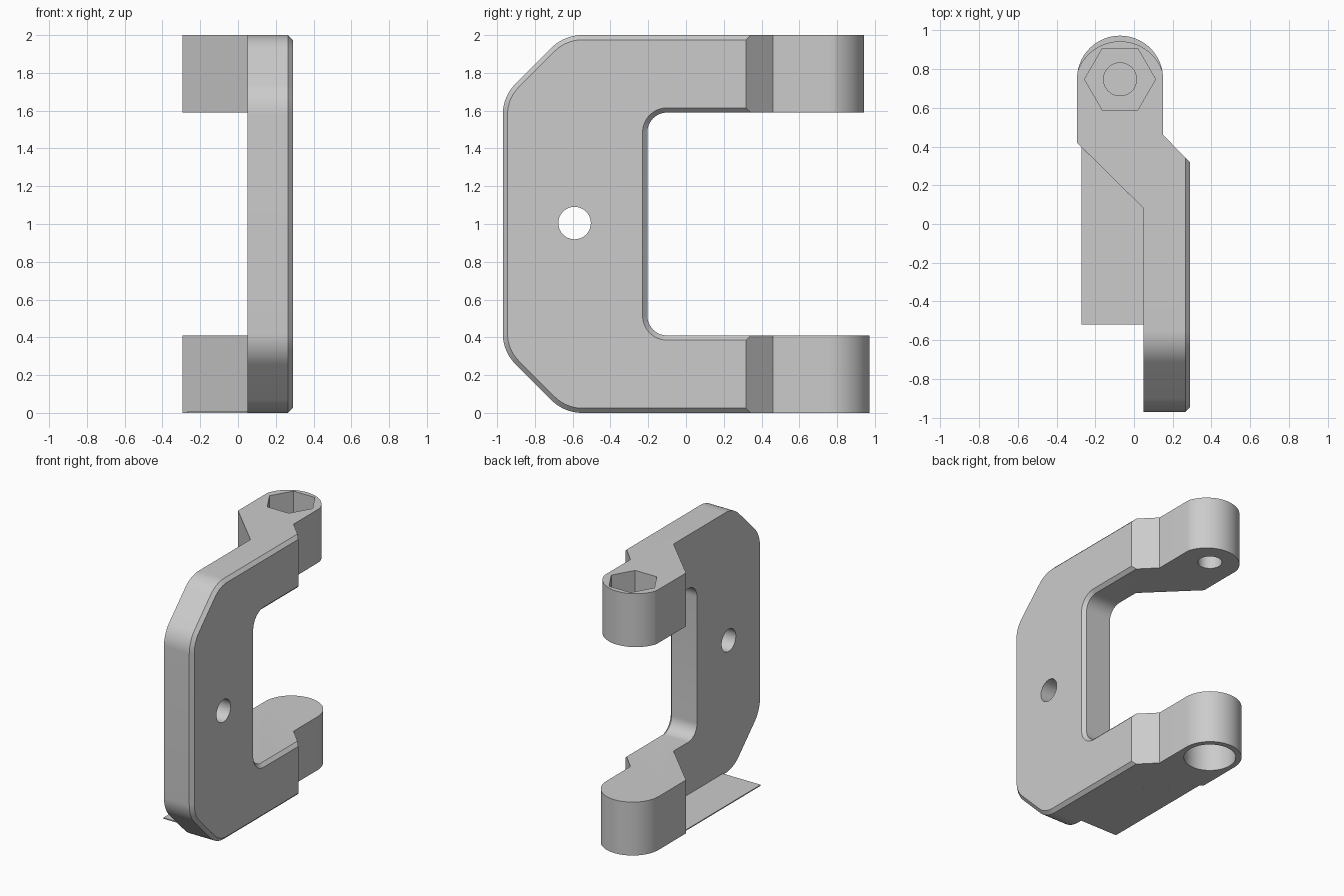
import bpy, bmesh, math
from mathutils import Vector

cube = bpy.data.objects.get("Cube")
if cube:
    bpy.data.objects.remove(cube, do_unlink=True)

GREY = (0.6, 0.6, 0.6, 1)
grey = bpy.data.materials.new("plain grey")
grey.use_nodes = True
grey.diffuse_color = GREY
grey.node_tree.nodes["Principled BSDF"].inputs["Base Color"].default_value = GREY


def loft(name, loops):
    """Solid skinned through loops of equal length, capped at both ends."""
    bm = bmesh.new()
    rings = [[bm.verts.new(p) for p in loop] for loop in loops]
    n = len(rings[0])
    for a, b in zip(rings, rings[1:]):
        for i in range(n):
            j = (i + 1) % n
            bm.faces.new((a[i], a[j], b[j], b[i]))
    bm.faces.new(rings[0][::-1])
    bm.faces.new(rings[-1])
    bmesh.ops.recalc_face_normals(bm, faces=bm.faces)
    mesh = bpy.data.meshes.new(name)
    bm.to_mesh(mesh)
    bm.free()
    mesh.materials.append(grey)
    obj = bpy.data.objects.new(name, mesh)
    bpy.context.collection.objects.link(obj)
    return obj


def upright(name, outline, low, high):
    return loft(name, [[(x, y, z) for x, y in outline] for z in (low, high)])


def sideways(name, outline, left, right):
    return loft(name, [[(x, y, z) for y, z in outline] for x in (left, right)])


def arc(cx, cy, r, start, end, steps):
    angles = [math.radians(start + (end - start) * i / steps) for i in range(steps + 1)]
    return [(cx + r * math.cos(a), cy + r * math.sin(a)) for a in angles]


def circle(cx, cy, r, sides=64):
    return arc(cx, cy, r, 0, 360, sides)[:-1]


def fillet(corners, steps=12):
    """Round each (u, v, radius) corner of a polygon."""
    out = []
    for i, (u, v, r) in enumerate(corners):
        p = Vector((u, v))
        if r == 0:
            out.append((u, v))
            continue
        d1 = (Vector(corners[i - 1][:2]) - p).normalized()
        d2 = (Vector(corners[(i + 1) % len(corners)][:2]) - p).normalized()
        half = d1.angle(d2) / 2
        centre = p + (d1 + d2).normalized() * (r / math.sin(half))
        a = p + d1 * (r / math.tan(half)) - centre
        b = p + d2 * (r / math.tan(half)) - centre
        sweep = math.pi - 2 * half
        for k in range(steps + 1):
            t = k / steps
            q = (a * math.sin((1 - t) * sweep) + b * math.sin(t * sweep)) / math.sin(sweep)
            out.append(tuple(centre + q))
    return out


def inset(points, dist):
    """Mitred inward offset of a counter-clockwise polygon."""
    out = []
    for i, p in enumerate(points):
        p = Vector(p)
        e1 = (p - Vector(points[i - 1])).normalized()
        e2 = (Vector(points[(i + 1) % len(points)]) - p).normalized()
        n1, n2 = Vector((-e1.y, e1.x)), Vector((-e2.y, e2.x))
        out.append(tuple(p + (n1 + n2) * (dist / (1 + n1.dot(n2)))))
    return out


def cut(obj, cutter, operation="DIFFERENCE"):
    cutter.hide_render = True
    mod = obj.modifiers.new("cut", "BOOLEAN")
    mod.operation, mod.solver, mod.object = operation, "EXACT", cutter
    bpy.context.view_layer.objects.active = obj
    bpy.ops.object.modifier_apply(modifier=mod.name)
    bpy.data.objects.remove(cutter, do_unlink=True)


# C-shaped bracket with a bevel around its left face
lower = [(1.2, 0, 0), (1.2, 0.41, 0), (-0.205, 0.41, 0.105)]
outer = [(-0.97, 0.325, 0.23), (-0.645, 0, 0.23)]


def flip(corners):
    return [(u, 2 - v, r) for u, v, r in reversed(corners)]


profile = fillet(lower + flip(lower) + flip(outer) + outer)
bevelled = inset(profile, 0.025)
bracket = loft("bracket", [[(x, y, z) for y, z in ring] for x, ring in
                           ((-0.5, profile), (0.265, profile), (0.29, bevelled))])

# Plan shape: offset arms with round lugs
PX, PY = -0.072, 0.75
plan = [(0.15, 0.46), (0.4, 0.205), (0.4, -1.2), (0.05, -1.2), (0.05, 0.08), (-0.294, 0.42)]
plan += arc(PX, PY, 0.222, 180, 0, 40)
cut(bracket, upright("plan_cutter", plan, -0.2, 2.2), "INTERSECT")

# Upper lug is slightly shorter
tip = arc(PX, 0.711, 0.232, 163, 17, 40)
tip += [(0.4, tip[-1][1]), (0.4, 1.2), (-0.5, 1.2), (-0.5, tip[0][1])]
cut(bracket, upright("tip_cutter", tip, 1.2, 2.2))

# Hexagonal pocket, pivot hole, blind bore and side hole
cut(bracket, upright("hex_cutter", circle(PX, 0.747, 0.183, 6), 1.8, 2.2))
cut(bracket, upright("pivot_cutter", circle(PX, 0.747, 0.085), 1.4, 1.9))
cut(bracket, upright("bore_cutter", circle(PX, 0.747, 0.183), -0.2, 0.23))
cut(bracket, sideways("side_cutter", circle(-0.59, 1.005, 0.086), -0.2, 0.5))

# Thin sheet beside the lower arm
sheet = upright("base_sheet", [(-0.27, -0.52), (0.05, -0.52), (0.05, 0.08), (-0.27, 0.396)], 0, 0.008)

bpy.ops.object.select_all(action="DESELECT")
bracket.select_set(True)
bpy.context.view_layer.objects.active = bracket
bpy.ops.object.shade_smooth_by_angle(angle=math.radians(20))
